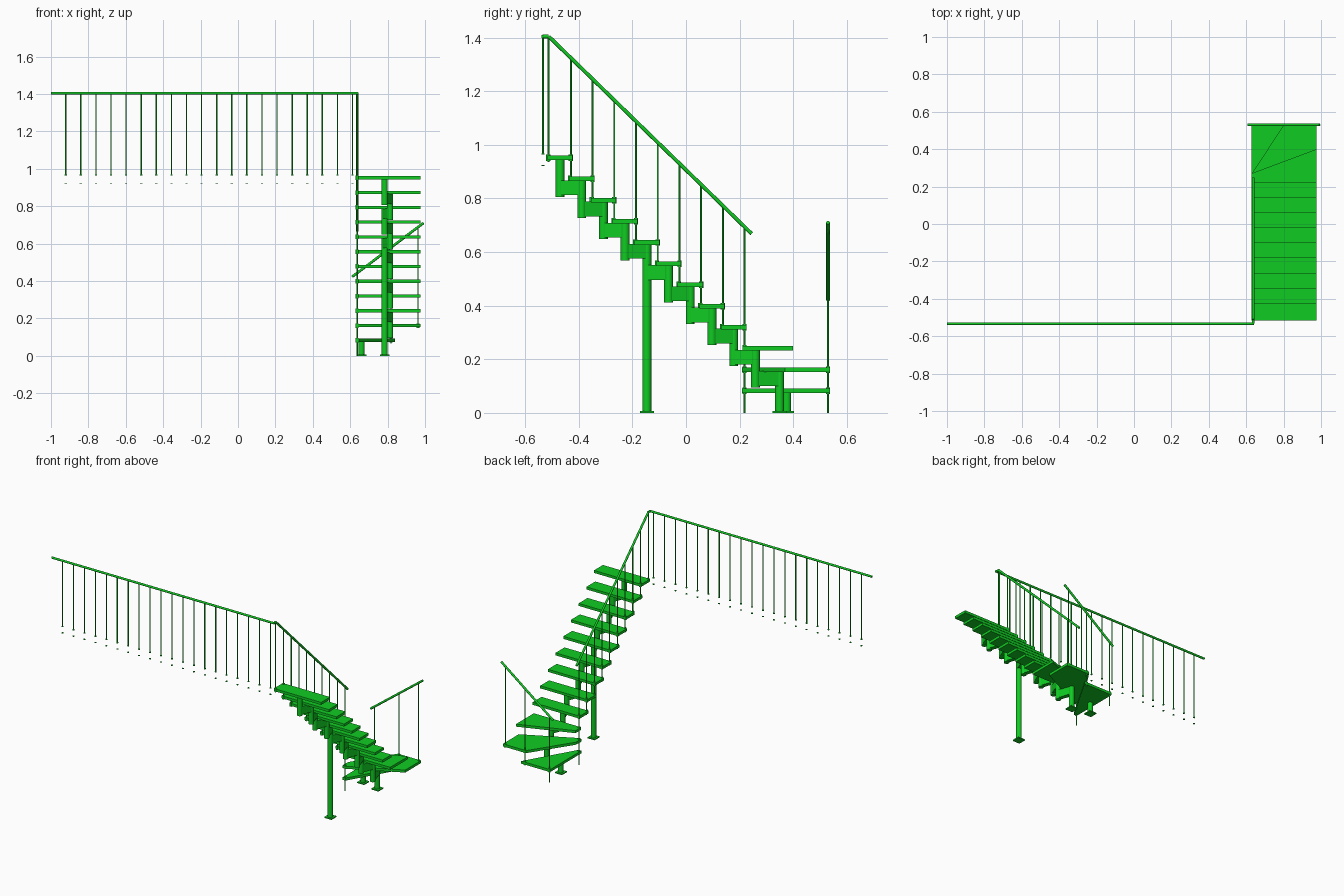
import bpy, bmesh, math
from mathutils import Vector

if "Cube" in bpy.data.objects:
    bpy.data.objects.remove(bpy.data.objects["Cube"], do_unlink=True)

green = bpy.data.materials.new("bright green")
green.use_nodes = True
green.diffuse_color = (0.005, 0.6, 0.016, 1)
green.node_tree.nodes["Principled BSDF"].inputs["Base Color"].default_value = green.diffuse_color


def finish(name, bm, smooth=False):
    bmesh.ops.recalc_face_normals(bm, faces=bm.faces)
    mesh = bpy.data.meshes.new(name)
    bm.to_mesh(mesh)
    bm.free()
    mesh.materials.append(green)
    obj = bpy.data.objects.new(name, mesh)
    bpy.context.collection.objects.link(obj)
    if smooth:
        bpy.ops.object.select_all(action="DESELECT")
        obj.select_set(True)
        bpy.context.view_layer.objects.active = obj
        bpy.ops.object.shade_smooth_by_angle(angle=math.radians(40))
    return obj


def rod(name, a, b, radius, sides=16):
    a, b = Vector(a), Vector(b)
    bm = bmesh.new()
    bmesh.ops.create_cone(bm, cap_ends=True, segments=sides, radius1=radius,
                          radius2=radius, depth=(b - a).length)
    turn = (b - a).to_track_quat("Z", "Y").to_matrix().to_4x4()
    turn.translation = (a + b) / 2
    bm.transform(turn)
    return finish(name, bm, True)


def slab(name, outline, top, thick):
    bm = bmesh.new()
    face = bm.faces.new([bm.verts.new((x, y, top - thick)) for x, y in outline])
    grown = bmesh.ops.extrude_face_region(bm, geom=[face])["geom"]
    bmesh.ops.translate(bm, vec=(0, 0, thick),
                        verts=[v for v in grown if isinstance(v, bmesh.types.BMVert)])
    return finish(name, bm)


def rect(x0, x1, y0, y1):
    return [(x0, y0), (x1, y0), (x1, y1), (x0, y1)]


RISE, GOING, THICK = 0.079, 0.081, 0.017
LEFT, RIGHT, BACK, RAIL_X = 0.627, 0.975, 0.537, 0.637
THIN, TUBE, RAIL = 0.0035, 0.0165, 0.007
PIVOT_Y = 0.218


def top_of(n):
    return 0.091 + (n - 1) * RISE


def centre_of(n):
    return -0.47 + (12 - n) * GOING


def collar(x, y, n):
    mid = top_of(n) - THICK / 2
    rod("baluster_collar", (x, y, mid - 0.012), (x, y, mid + 0.012), 0.008, 12)


# Three winder treads fanning round the inner corner
slab("winder_tread_1", [(LEFT, 0.208), (0.648, 0.208), (0.84, BACK), (LEFT, BACK)],
     top_of(1), THICK)
slab("winder_tread_2", [(LEFT, 0.208), (0.65, 0.208), (RIGHT, 0.37), (RIGHT, BACK),
                        (0.805, BACK), (LEFT, 0.265)], top_of(2), THICK)
slab("winder_tread_3", [(LEFT, 0.211), (RIGHT, 0.211), (RIGHT, 0.40), (LEFT, 0.27)],
     top_of(3), THICK)

# Straight treads
for n in range(4, 13):
    y = centre_of(n)
    slab("straight_tread", rect(LEFT, RIGHT, y - 0.047, y + 0.047), top_of(n), THICK)
    collar(RAIL_X, y - GOING / 2 - 0.003, n)
    collar(RAIL_X, y + GOING / 2, n)


# Zigzag spine: a tube under each tread, joined by box connectors
def spine_point(n):
    return Vector((0.784 if n % 2 == 0 else 0.813, 0.349 if n == 2 else centre_of(n)))


def base_plate(x, y):
    slab("base_plate", rect(x - 0.026, x + 0.026, y - 0.026, y + 0.026), 0.007, 0.007)


for n in range(2, 13):
    x, y = spine_point(n)
    floor_post = n in (2, 8)
    bottom = 0 if floor_post else top_of(n) - 0.154
    rod("support_post" if floor_post else "spine_tube",
        (x, y, bottom), (x, y, top_of(n) - THICK), TUBE, 24)
    if floor_post:
        base_plate(x, y)
    if n > 2:
        a, b = spine_point(n), spine_point(n - 1)
        side = (b - a).orthogonal().normalized() * 0.014
        slab("spine_connector", [a + side, b + side, b - side, a - side],
             top_of(n) - 0.093, 0.055)

rod("first_post", (0.66, 0.376, 0), (0.66, 0.376, top_of(1) - THICK), TUBE, 24)
base_plate(0.66, 0.376)

# Stair handrail: short level piece, then the slope
TOP = 1.404
knee = Vector((RAIL_X, -0.512, TOP))
foot = Vector((RAIL_X, 0.245, 0.668))
rod("landing_return_rail", (RAIL_X, -0.533, TOP), knee, RAIL)
rod("stair_handrail", knee, foot, RAIL)

# Stair balusters, each tying two neighbouring treads
for n in range(3, 13):
    y = centre_of(n) - GOING / 2 if n < 12 else -0.513
    t = max(0, (y - knee.y) / (foot.y - knee.y))
    low = 0 if n == 3 else top_of(n) - 0.025
    rod("stair_baluster", (RAIL_X, y, low), (RAIL_X, y, knee.lerp(foot, t).z), THIN, 10)
for n in (1, 2, 3):
    collar(RAIL_X, PIVOT_Y, n)

# Lower handrail and balusters behind the winders
low_end, high_end = Vector((0.61, 0.53, 0.422)), Vector((0.992, 0.53, 0.71))
rod("lower_handrail", low_end, high_end, RAIL)
for x, bottom in ((RAIL_X, 0), (0.818, 0.065), (0.962, 0.15)):
    t = (x - low_end.x) / (high_end.x - low_end.x)
    rod("lower_baluster", (x, 0.53, bottom), (x, 0.53, low_end.lerp(high_end, t).z), THIN, 10)
for x, n in ((RAIL_X, 1), (0.818, 1), (0.818, 2), (0.962, 2)):
    collar(x, 0.53, n)

# Landing balustrade with small separate fixing discs under each baluster
rod("landing_handrail", (-1, -0.533, TOP), (0.642, -0.533, TOP), RAIL)
for i in range(20):
    x = -0.921 + i * 0.0807
    rod("landing_baluster", (x, -0.533, 0.964), (x, -0.533, TOP), THIN, 10)
    rod("baluster_foot", (x, -0.533, 0.963), (x, -0.533, 0.968), 0.006, 12)
    rod("fixing_disc", (x, -0.533, 0.921), (x, -0.533, 0.925), 0.006, 12)
